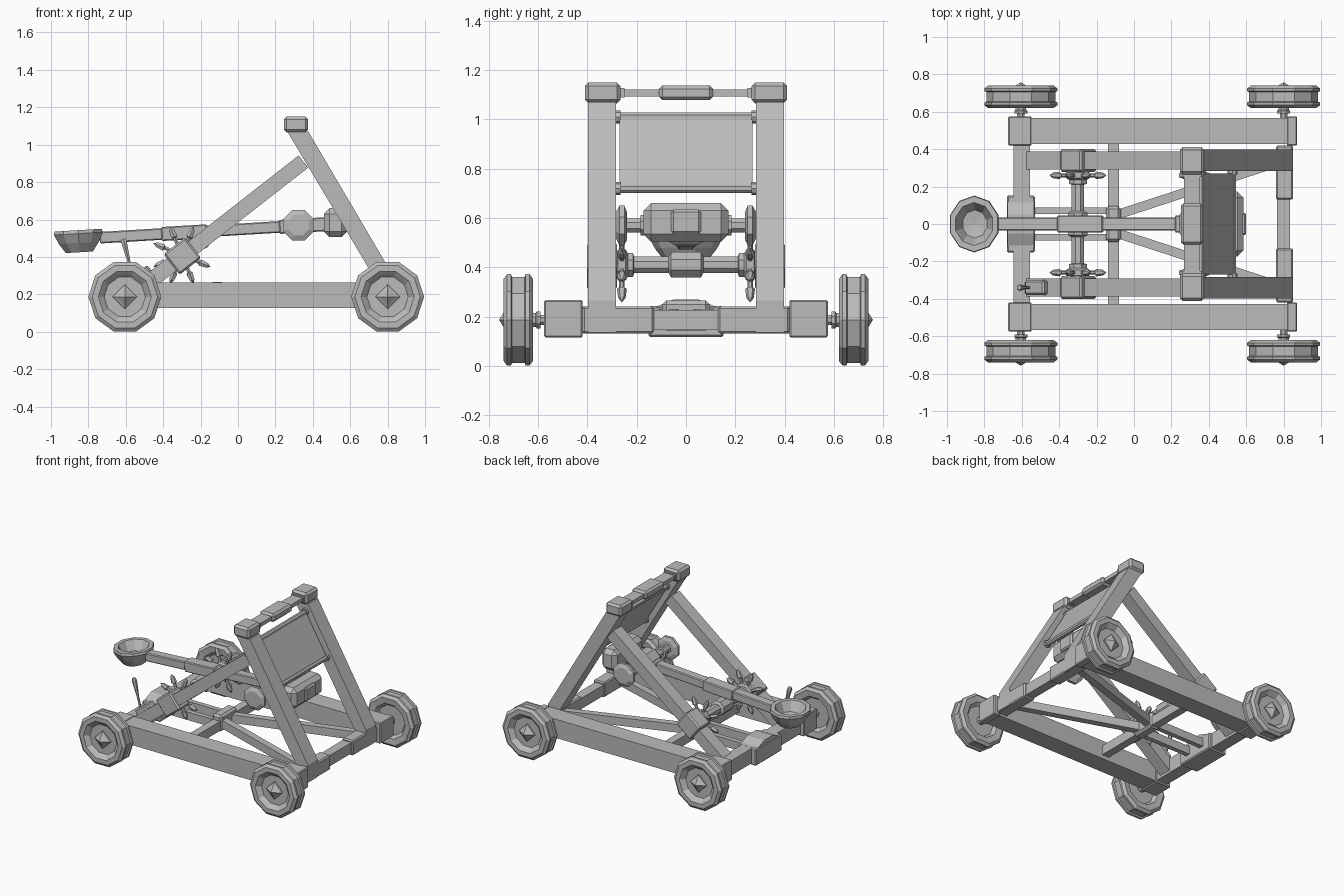
import bpy, bmesh, math
from mathutils import Vector, Matrix

if "Cube" in bpy.data.objects:
    bpy.data.objects.remove(bpy.data.objects["Cube"], do_unlink=True)

grey = bpy.data.materials.new("weathered_grey")
grey.use_nodes = True
COLOUR = (0.5, 0.5, 0.5, 1)
grey.diffuse_color = COLOUR
grey.node_tree.nodes["Principled BSDF"].inputs["Base Color"].default_value = COLOUR


def finish(name, bm, matrix=Matrix()):
    bmesh.ops.recalc_face_normals(bm, faces=bm.faces)
    mesh = bpy.data.meshes.new(name)
    bm.to_mesh(mesh)
    bm.free()
    mesh.materials.append(grey)
    obj = bpy.data.objects.new(name, mesh)
    obj.matrix_world = matrix
    bpy.context.collection.objects.link(obj)
    return obj


def box(name, centre, size, bevel=0.0, rot=Matrix()):
    bm = bmesh.new()
    bmesh.ops.create_cube(bm, size=1)
    bmesh.ops.scale(bm, vec=size, verts=bm.verts)
    if bevel:
        bmesh.ops.bevel(bm, geom=bm.edges[:], offset=bevel, segments=1, affect='EDGES')
    return finish(name, bm, Matrix.Translation(centre) @ rot)


def beam(name, start, end, width, height, bevel=0.0):
    a, b = Vector(start), Vector(end)
    turn = (b - a).to_track_quat('X', 'Z').to_matrix().to_4x4()
    return box(name, (a + b) / 2, ((b - a).length, width, height), bevel, turn)


def lathe(name, profile, sides, centre, direction=(0, 1, 0), phase=0.0, stretch=1.0):
    """Revolve (radius, height) points around an axis pointing along direction."""
    bm = bmesh.new()
    rings = []
    for r, h in profile:
        angles = [phase + math.tau * i / sides for i in range(sides)]
        rings.append([bm.verts.new((r * math.cos(t), r * math.sin(t) * stretch, h)) for t in angles])
    for low, high in zip(rings, rings[1:]):
        for i in range(sides):
            j = (i + 1) % sides
            bm.faces.new((low[i], low[j], high[j], high[i]))
    if profile[0][0] > 0:
        bm.faces.new(rings[0])
    if profile[-1][0] > 0:
        bm.faces.new(rings[-1])
    bmesh.ops.remove_doubles(bm, verts=bm.verts, dist=0.0001)
    axis = Vector(direction).normalized()
    if abs(axis.y) > 0.99:
        turn = Matrix.Rotation(-math.copysign(math.pi / 2, axis.y), 4, 'X')
    else:
        turn = axis.to_track_quat('Z', 'Y').to_matrix().to_4x4()
    return finish(name, bm, Matrix.Translation(centre) @ turn)


def prism(name, outline, y0, y1):
    """Extrude an x-z outline along y."""
    bm = bmesh.new()
    face = bm.faces.new([bm.verts.new((x, y0, z)) for x, z in outline])
    new = bmesh.ops.extrude_face_region(bm, geom=[face])["geom"]
    bmesh.ops.translate(bm, vec=(0, y1 - y0, 0), verts=[v for v in new if isinstance(v, bmesh.types.BMVert)])
    return finish(name, bm)


BACK, FRONT, AXLE_Z = -0.605, 0.8, 0.187
WHEEL = [(0, -.03), (.11, -.03), (.13, -.055), (.175, -.06), (.195, -.045), (.195, -.03),
         (.184, -.026), (.184, .026), (.195, .03), (.195, .045), (.175, .06), (.142, .06),
         (.125, .045), (.11, .03), (0, .03)]
HUB = [(.065, .02), (.065, .04), (.045, .05), (0, .078)]
STUB = [(.022, .5), (.022, .59), (.038, .59), (.038, .605), (.03, .61), (.03, .66)]
SPOKE = [(.011, .04), (.011, .1), (.02, .105), (.015, .145), (0, .165)]


def brace_z(x):
    return 0.91 + (x - 0.35) * 0.78


def leg_x(z):
    return 0.32 + (1.07 - z) * 0.593


# Parts that repeat on both sides
for s, side in ((1, "left"), (-1, "right")):
    for x, end in ((BACK, "back"), (FRONT, "front")):
        lathe(f"{end}_{side}_wheel", WHEEL, 10, (x, s * .68, AXLE_Z), (0, s, 0))
        lathe(f"{end}_{side}_hub", HUB, 4, (x, s * .68, AXLE_Z), (0, s, 0))
        lathe(f"{end}_{side}_axle", STUB, 8, (x, 0, AXLE_Z), (0, s, 0), math.pi / 8)

    # Base frame
    box(f"{side}_rail", (.105, s * .497, .195), (1.5, .14, .138))
    box(f"{side}_rail_back_end", (-.61, s * .497, .192), (.125, .156, .152), .006)
    box(f"{side}_rail_front_end", (.845, s * .497, .192), (.055, .156, .152), .006)
    box(f"{side}_front_crossbeam", (.805, s * .275, .187), (.09, .29, .11), .008)

    # Slanted upright with its cap
    prism(f"{side}_upright", [(.264, 1.07), (.376, 1.07), (.85, .265), (.85, .135), (.82, .135)],
          s * .283, s * .397)
    box(f"{side}_upright_cap", (.31, s * .338, 1.108), (.13, .145, .085), .015)

    # Long brace with a square sleeve
    beam(f"{side}_brace", (-.6, s * .34, brace_z(-.6)), (.35, s * .34, brace_z(.35)), .095, .083)
    beam(f"{side}_brace_sleeve", (-.355, s * .34, brace_z(-.355)),
         (-.24, s * .34, brace_z(-.24)), .122, .14, .01)

    # Floor struts
    beam(f"{side}_diagonal_strut", (-.12, s * .04, .2), (.77, s * .33, .19), .05, .06)
    box(f"{side}_floor_rail", (-.34, s * .07, .19), (.46, .035, .06))

    # Spoked hand wheel of the windlass
    lathe(f"{side}_windlass_hub", [(.05, .235), (.068, .245), (.068, .275), (.04, .29)], 8,
          (-.3, 0, .41), (0, s, 0), math.pi / 8)
    for k in range(8):
        t = math.radians(22.5 + 45 * k)
        lathe(f"{side}_windlass_handle", SPOKE, 6, (-.3, s * .26, .41), (math.cos(t), 0, math.sin(t)))

    # Pivot end discs
    lathe(f"{side}_pivot_disc", [(.06, .24), (.088, .25), (.088, .27), (.06, .283)], 8,
          (.323, 0, .57), (0, s, 0), math.pi / 8)
    lathe(f"{side}_pivot_collar", [(.045, .16), (.045, .185)], 8, (.323, 0, .57), (0, s, 0), math.pi / 8)

    # Rod collars between the uprights
    for z in (1.01, .72):
        lathe(f"{side}_rod_collar", [(.027, .265), (.027, .285)], 8, (leg_x(z), 0, z), (0, s, 0))
    box(f"{side}_top_bar_collar", (.31, s * .26, 1.108), (.1, .02, .04))

# Back crossbeam and its ridged catch block
box("back_crossbeam", (-.6, 0, .187), (.09, .84, .11))
box("catch_block", (-.605, 0, .18), (.15, .305, .125), .008)
bm = bmesh.new()
bmesh.ops.create_cube(bm, size=1)
bmesh.ops.scale(bm, vec=(.14, .29, .04), verts=bm.verts)
for v in bm.verts:
    if v.co.z > 0:
        v.co.y *= .35
finish("catch_block_ridge", bm, Matrix.Translation((-.605, 0, .25)))

# Thin front bar, middle crossbar and junction block
box("front_bar", (.8, 0, .187), (.07, .28, .08))
box("middle_crossbar", (-.11, 0, .19), (.058, .86, .07))
box("junction_block", (-.11, 0, .205), (.08, .19, .12), .015)

# Windlass drum
lathe("windlass_drum", [(.052, -.24), (.052, -.215), (.036, -.21), (.036, -.07), (.056, -.06),
                        (.056, .06), (.036, .07), (.036, .21), (.052, .215), (.052, .24)],
      8, (-.3, 0, .41), phase=math.pi / 8)

# Throwing arm
def arm_z(x):
    return .505 + (x + .7) * .06

for name, x0, x1, w, h in (("arm", -.74, .5, .07, .062), ("arm_sleeve", -.41, -.165, .09, .075),
                           ("arm_front_sleeve", .22, .48, .09, .075)):
    beam(name, (x0, 0, arm_z(x0)), (x1, 0, arm_z(x1)), w, h, .006)
lathe("pivot_axle", [(.03, -.27), (.03, .27)], 8, (.323, 0, .57), phase=math.pi / 8)
lathe("pivot_block", [(.07, -.07), (.085, -.05), (.085, .05), (.07, .07)], 8, (.323, 0, .57), phase=math.pi / 8)

# Bowl
lathe("bowl", [(0, 0), (.085, 0), (.125, .05), (.152, .1), (.148, .118), (.115, .118), (.075, .05), (0, .04)],
      10, (-.848, 0, .425), (-.06, 0, 1), stretch=.9)

# Counterweight with a raised square plate
box("counterweight", (.522, 0, .583), (.125, .345, .155), .03)
box("counterweight_plate", (.585, 0, .585), (.03, .12, .1), .01)

# Hide panel hung between two rods
slope = Vector((leg_x(.7) - leg_x(1.03), 0, -.33)).normalized()
for name, z in (("upper_rod", 1.01), ("lower_rod", .72)):
    lathe(name, [(.02, -.29), (.02, .29)], 8, (leg_x(z), 0, z), phase=math.pi / 8)
beam("hide_panel", (leg_x(1.0), 0, 1.0), (leg_x(.71), 0, .71), .54, .025)

# Top bar with a thicker middle
box("top_bar", (.31, 0, 1.108), (.085, .54, .028))
box("top_bar_grip", (.31, 0, 1.108), (.12, .22, .06), .014)

# Release lever
box("lever_bracket", (-.515, -.34, .29), (.13, .08, .07), .01, Matrix.Rotation(-.66, 4, 'Y'))
lathe("lever", [(.008, 0), (.008, .12), (.018, .24), (.012, .255)], 6, (-.55, -.34, .25), (-.26, 0, 1))
